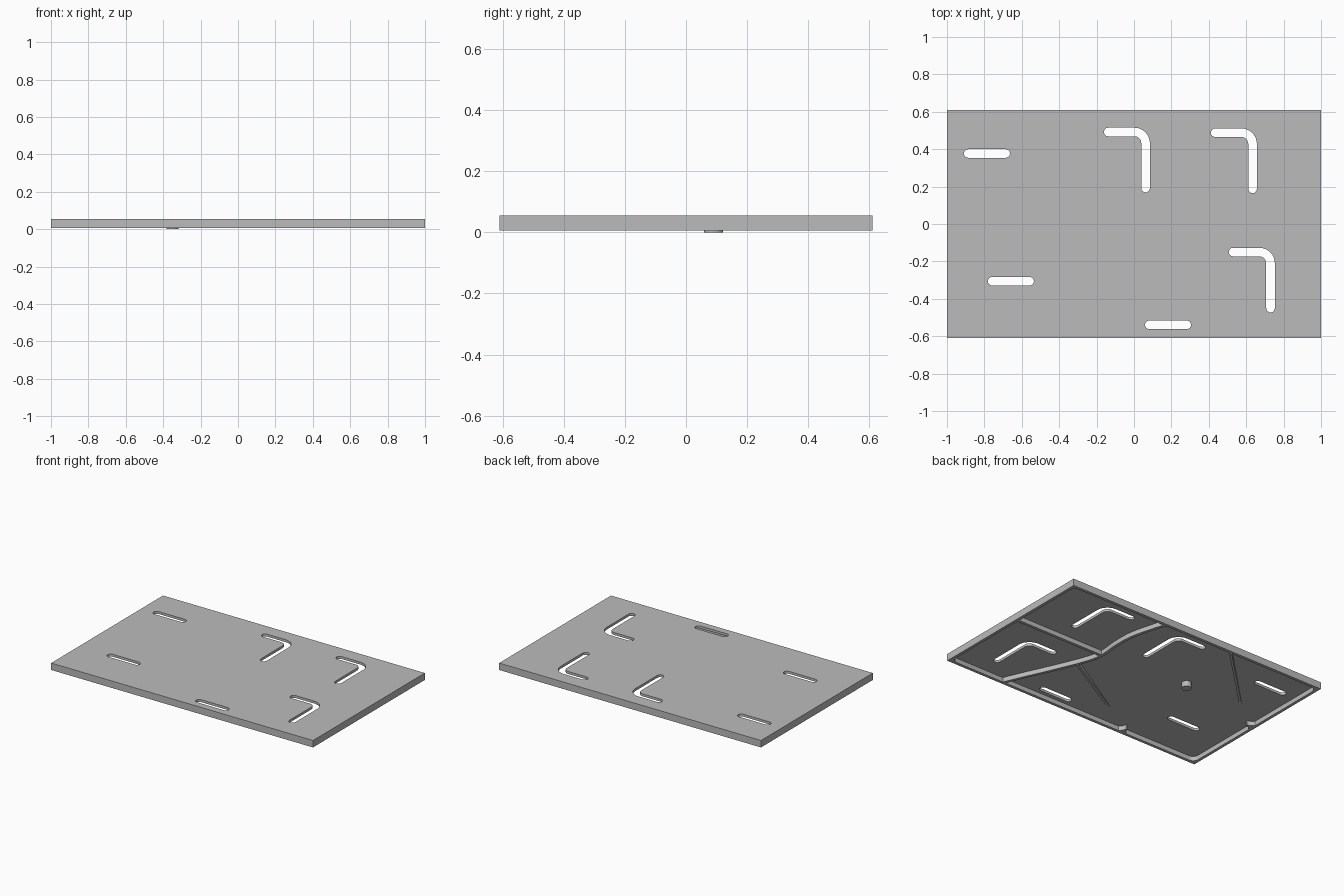
import bpy, bmesh, math
from mathutils import Vector

if "Cube" in bpy.data.objects:
    bpy.data.objects.remove(bpy.data.objects["Cube"])

grey = bpy.data.materials.new("light_grey")
grey.use_nodes = True
colour = (0.5, 0.5, 0.5, 1)
grey.diffuse_color = colour
grey.node_tree.nodes["Principled BSDF"].inputs["Base Color"].default_value = colour

HALF_X, HALF_Y, WALL = 1.0, 0.61, 0.02
RIM, FLOOR, TOP = 0.007, 0.038, 0.055


def arc(cx, cy, r, start, end, n=8):
    return [Vector((cx + r * math.cos(a), cy + r * math.sin(a)))
            for a in (math.radians(start + (end - start) * i / n) for i in range(n + 1))]


def rounded_rect(hx, hy, r):
    corners = [(1, 1, 0), (-1, 1, 90), (-1, -1, 180), (1, -1, 270)]
    return [p for sx, sy, a in corners
            for p in arc(sx * (hx - r), sy * (hy - r), r, a, a + 90)]


def ribbon(path, width, round_ends=False):
    """Outline of a band of constant width along a path."""
    left, right, last = [], [], len(path) - 1
    for i, p in enumerate(path):
        d = (path[min(i + 1, last)] - path[max(i - 1, 0)]).normalized()
        n = Vector((-d.y, d.x)) * width / 2
        left.append(p + n)
        right.append(p - n)
    if not round_ends:
        return right + left[::-1]

    def cap(p, d):
        a = math.degrees(math.atan2(d.y, d.x))
        return arc(p.x, p.y, width / 2, a - 90, a + 90)
    return (right[1:-1] + cap(path[-1], path[-1] - path[-2])
            + left[1:-1][::-1] + cap(path[0], path[0] - path[1]))


def smooth_path(points, n=8):
    """Catmull-Rom curve through the points."""
    pts = [Vector(p) for p in points]
    pts = [2 * pts[0] - pts[1]] + pts + [2 * pts[-1] - pts[-2]]
    out = []
    for a, b, c, d in zip(pts, pts[1:], pts[2:], pts[3:]):
        for i in range(n):
            t = i / n
            out.append((2 * b + (c - a) * t + (2 * a - 5 * b + 4 * c - d) * t * t
                        + (3 * b - a - 3 * c + d) * t ** 3) / 2)
    return out + [pts[-2]]


def prism(name, outline, z0, z1):
    bm = bmesh.new()
    base = bm.faces.new([bm.verts.new((p.x, p.y, z0)) for p in outline])
    top = bmesh.ops.extrude_face_region(bm, geom=[base])["geom"]
    bmesh.ops.translate(bm, vec=(0, 0, z1 - z0),
                        verts=[g for g in top if isinstance(g, bmesh.types.BMVert)])
    bmesh.ops.recalc_face_normals(bm, faces=bm.faces)
    mesh = bpy.data.meshes.new(name)
    bm.to_mesh(mesh)
    bm.free()
    mesh.materials.append(grey)
    obj = bpy.data.objects.new(name, mesh)
    bpy.context.collection.objects.link(obj)
    return obj


def activate(obj):
    bpy.ops.object.select_all(action='DESELECT')
    obj.select_set(True)
    bpy.context.view_layer.objects.active = obj


def cut(obj, outline, z0, z1):
    cutter = prism("cutter", outline, z0, z1)
    cutter.hide_render = True
    mod = obj.modifiers.new("cut", 'BOOLEAN')
    mod.operation, mod.solver, mod.object = 'DIFFERENCE', 'EXACT', cutter
    activate(obj)
    bpy.ops.object.modifier_apply(modifier=mod.name)
    bpy.data.objects.remove(cutter)


# Panel with a hollow underside
corners = [Vector((sx * HALF_X, sy * HALF_Y)) for sx, sy in ((1, 1), (-1, 1), (-1, -1), (1, -1))]
panel = prism("panel", corners, RIM, TOP)
cut(panel, rounded_rect(HALF_X - WALL, HALF_Y - WALL, 0.04), -0.1, FLOOR)

# Slots through the panel: straight ones, then bent ones
SLOT = 0.046
for x, y in ((-0.786, 0.377), (-0.658, -0.306), (0.182, -0.539)):
    path = [Vector((x - 0.1, y)), Vector((x + 0.1, y))]
    cut(panel, ribbon(path, SLOT, True), -0.1, 0.1)
for x, y in ((0.062, 0.492), (0.634, 0.488), (0.73, -0.15)):
    bend = arc(x - 0.06, y - 0.06, 0.06, 90, 0)
    path = [Vector((x - 0.2, y))] + bend + [Vector((x, y - 0.3))]
    cut(panel, ribbon(path, SLOT, True), -0.1, 0.1)

# Full-height dividers on the underside
EMBED = FLOOR + 0.004
wave = smooth_path([(0.56, -0.6), (0.5, -0.46), (0.427, -0.3), (0.335, -0.08), (0.305, 0.05),
                    (0.315, 0.2), (0.31, 0.35), (0.265, 0.53), (0.24, 0.6)])
parts = [panel,
         prism("curved_divider", ribbon(wave, 0.02), RIM, EMBED),
         prism("straight_divider", ribbon([Vector((0.99, 0.05)), Vector((0.305, 0.05))], 0.02),
               RIM, EMBED)]

# Ribs that taper down to the floor of the cavity
for name, start, tip in (("front_tapered_rib", (0.35, -0.13), (-0.17, -0.445)),
                         ("back_tapered_rib", (-0.275, 0.6), (-0.78, 0.1))):
    rib = prism(name, ribbon([Vector(start), Vector(tip)], 0.016), RIM, EMBED)
    for v in rib.data.vertices:
        if (v.co.xy - Vector(tip)).length < 0.05:
            v.co.z = max(v.co.z, FLOOR - 0.003)
    parts.append(rib)

# Short flared stubs on the front and right walls
flare = [(t / 6, 0.006 + 0.03 * (1 - t / 6) ** 2) for t in range(7)]
for name, x, y, inward in (("front_stub", -0.4, -0.595, Vector((0, 1))),
                           ("side_stub", -0.985, -0.03, Vector((1, 0)))):
    side = Vector((-inward.y, inward.x))
    root = Vector((x, y))
    outline = ([root + inward * 0.05 * t - side * w for t, w in flare]
               + [root + inward * 0.05 * t + side * w for t, w in reversed(flare)])
    parts.append(prism(name, outline, RIM, EMBED))

# Round peg under the panel
parts.append(prism("peg", arc(-0.35, 0.09, 0.031, 0, 345, 23), 0, EMBED))

for obj in parts:
    activate(obj)
    bpy.ops.object.shade_smooth_by_angle(angle=math.radians(30))
